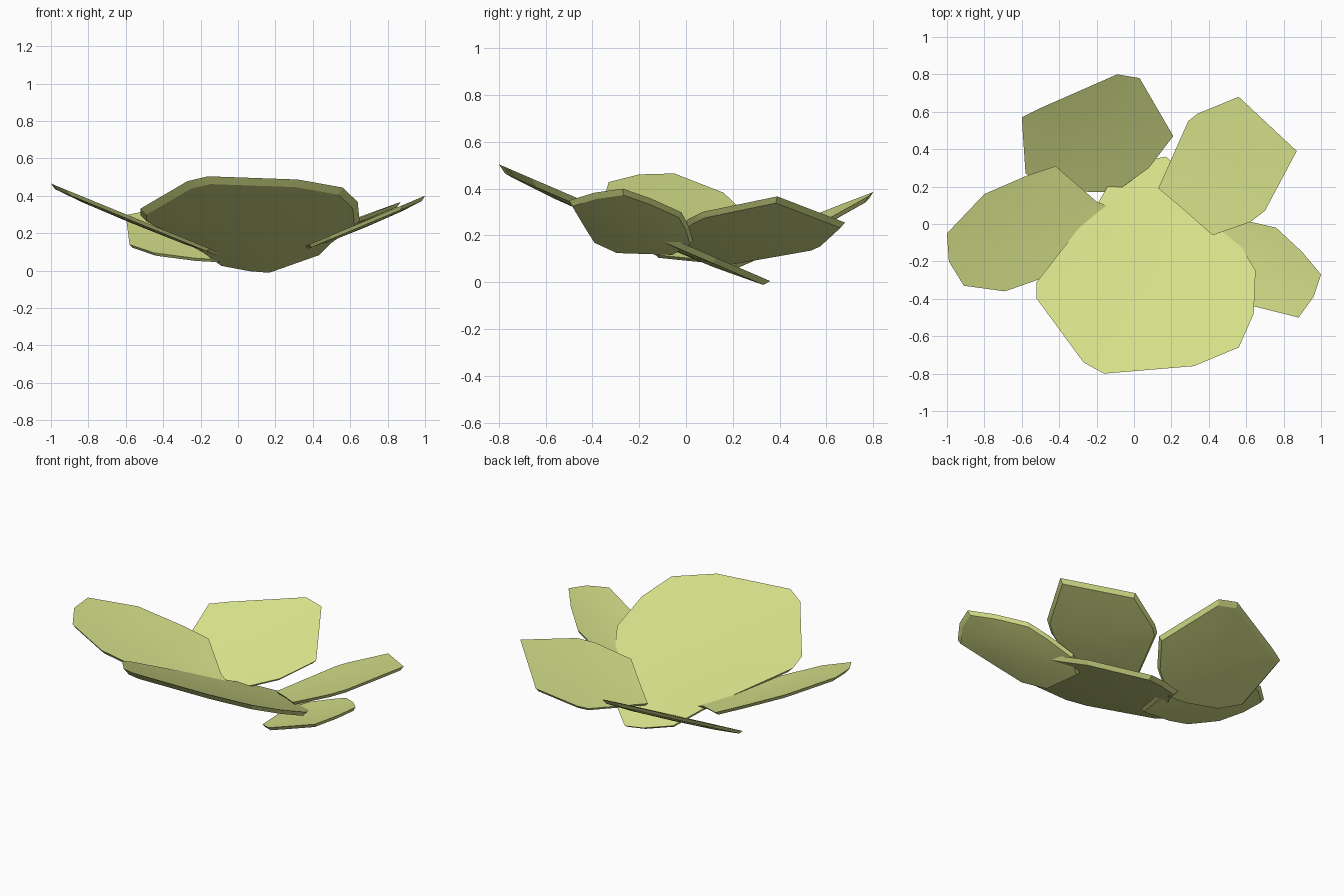
import bpy
import bmesh
from math import radians
from mathutils import Vector

default_cube = bpy.data.objects.get("Cube")
if default_cube:
    bpy.data.objects.remove(default_cube, do_unlink=True)

# One pale yellow-green colour for every petal
petal_colour = (0.67, 0.745, 0.25, 1.0)
petal_material = bpy.data.materials.new("pale_yellow_green")
petal_material.use_nodes = True
petal_material.diffuse_color = petal_colour
shader = next(node for node in petal_material.node_tree.nodes if node.type == 'BSDF_PRINCIPLED')
shader.inputs["Base Color"].default_value = petal_colour
shader.inputs["Roughness"].default_value = 0.8


def bridge_rings(bm, first, second):
    """Join two rings of equal length with quads."""
    count = len(first)
    for i in range(count):
        following = (i + 1) % count
        bm.faces.new((first[i], first[following], second[following], second[i]))


def close_ring(bm, ring, centre):
    """Fill a ring with a fan of triangles."""
    for i, corner in enumerate(ring):
        bm.faces.new((corner, ring[(i + 1) % len(ring)], centre))


def make_petal(name, outline, height, slope_x, slope_y, cup, thickness):
    """Thin tilted petal with a sharp rim, a dished top and a rounded underside."""
    points = [Vector(p) for p in outline]
    middle = sum(points, Vector((0, 0))) / len(points)
    bm = bmesh.new()

    def place(point, scale, drop):
        flat = middle.lerp(point, scale)
        tilt = height + slope_x * flat.x + slope_y * flat.y
        dish = cup * (1 - scale * scale)
        return bm.verts.new((flat.x, flat.y, tilt - dish - drop))

    def ring(scale, drop):
        return [place(point, scale, drop) for point in points]

    rim = ring(1, 0)
    upper = ring(0.6, 0)
    lower = ring(0.95, thickness * 0.8)
    belly = ring(0.6, thickness)
    bridge_rings(bm, rim, upper)
    close_ring(bm, upper, place(middle, 0, 0))
    bridge_rings(bm, rim, lower)
    bridge_rings(bm, lower, belly)
    close_ring(bm, belly, place(middle, 0, thickness))
    bmesh.ops.recalc_face_normals(bm, faces=bm.faces[:])

    mesh = bpy.data.meshes.new(name)
    bm.to_mesh(mesh)
    bm.free()
    mesh.materials.append(petal_material)
    petal = bpy.data.objects.new(name, mesh)
    bpy.context.collection.objects.link(petal)
    bpy.ops.object.select_all(action='DESELECT')
    petal.select_set(True)
    bpy.context.view_layer.objects.active = petal
    bpy.ops.object.shade_smooth_by_angle(angle=radians(20))
    return petal


# Large front petal
make_petal(
    name="front_petal",
    outline=[(-.52, -.4), (-.27, -.74), (-.16, -.8), (.32, -.76), (.56, -.66),
             (.64, -.48), (.65, -.25), (.52, -.03), (.45, .13), (.17, .36),
             (.06, .34), (-.1, .27), (-.2, .1), (-.52, -.31)],
    height=0.16, slope_x=0, slope_y=-0.43, cup=0.015, thickness=0.035)

# Right side petal
make_petal(
    name="right_petal",
    outline=[(-1, -.05), (-.99, -.2), (-.91, -.33), (-.69, -.36), (-.49, -.29),
             (-.15, -.12), (-.1, .08), (-.2, .12), (-.42, .31), (-.57, .26),
             (-.8, .16)],
    height=0.055, slope_x=-0.41, slope_y=0, cup=0.01, thickness=0.025)

# Back right petal
make_petal(
    name="back_right_petal",
    outline=[(-.6, .57), (-.58, .27), (-.45, .2), (-.23, .17), (-.1, .17),
             (.08, .3), (.21, .47), (.03, .78), (-.09, .8), (-.5, .62)],
    height=-0.036, slope_x=-0.06, slope_y=0.52, cup=0.01, thickness=0.025)

# Back left petal
make_petal(
    name="back_left_petal",
    outline=[(.13, .19), (.29, .55), (.34, .59), (.56, .68), (.87, .39),
             (.7, .07), (.62, .01), (.42, -.06), (.25, .09)],
    height=0.04, slope_x=0.371, slope_y=0.011, cup=0.01, thickness=0.025)

# Left side petal
make_petal(
    name="left_petal",
    outline=[(.88, -.5), (.96, -.39), (1, -.27), (.9, -.15), (.76, -.02),
             (.63, .01), (.47, .03), (.36, -.05), (.38, -.3), (.49, -.4),
             (.64, -.44)],
    height=-0.02, slope_x=0.42, slope_y=0, cup=0.01, thickness=0.025)
